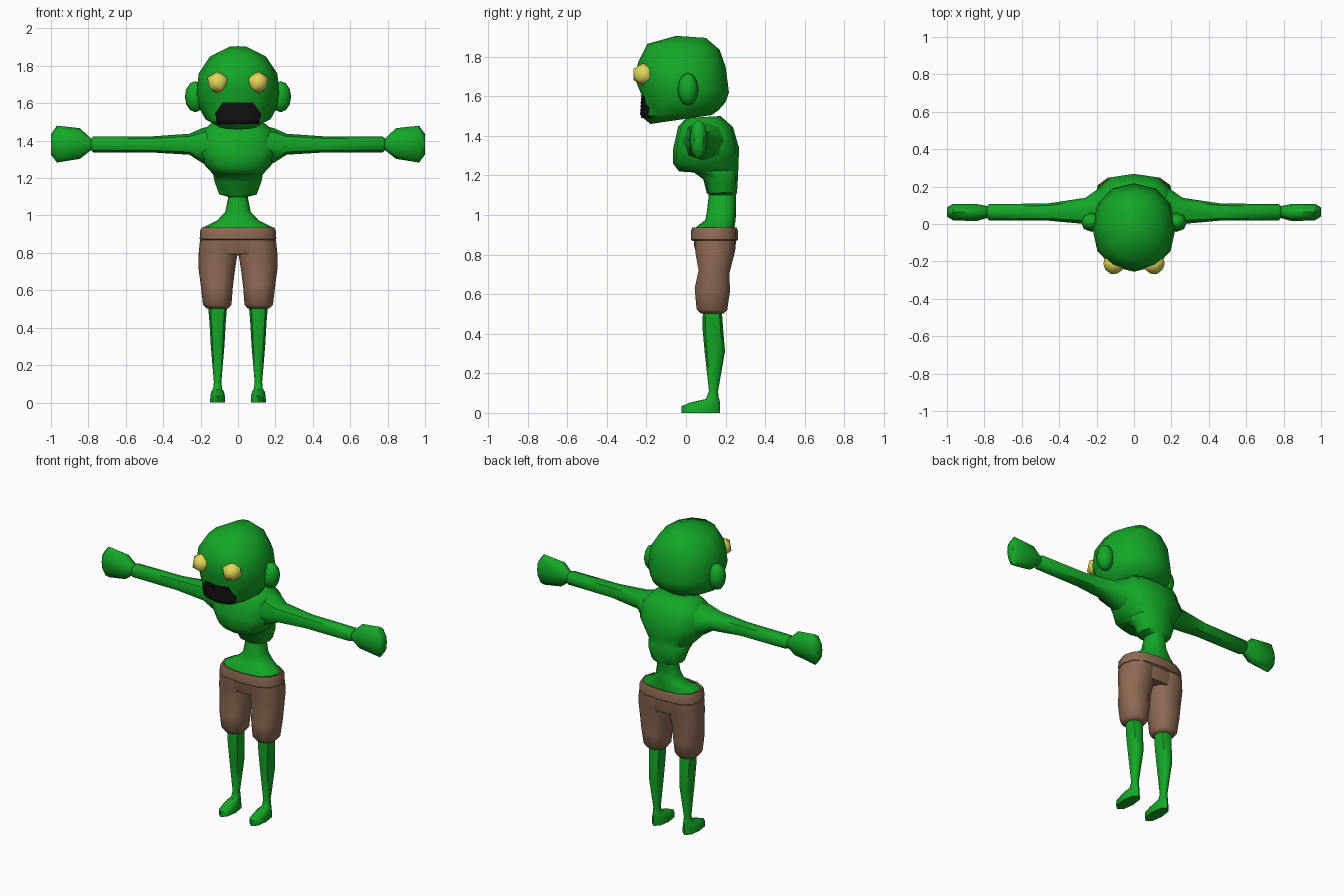
import bpy, bmesh, math
from mathutils import Vector


def material(name, rgb):
    m = bpy.data.materials.new(name)
    m.diffuse_color = (*rgb, 1)
    return m


GREEN = material("green skin", (0.007, 0.39, 0.02))
BROWN = material("brown cloth", (0.27, 0.145, 0.088))
YELLOW = material("yellow eye", (0.76, 0.68, 0.10))
BLACK = material("black mouth", (0.006, 0.005, 0.006))


def finish(name, bm, mat, mirror=False, angle=50):
    """Turn a bmesh into a smooth-shaded object, optionally mirrored in x."""
    bmesh.ops.recalc_face_normals(bm, faces=bm.faces)
    me = bpy.data.meshes.new(name)
    bm.to_mesh(me)
    bm.free()
    me.materials.append(mat)
    ob = bpy.data.objects.new(name, me)
    bpy.context.collection.objects.link(ob)
    bpy.ops.object.select_all(action='DESELECT')
    bpy.context.view_layer.objects.active = ob
    ob.select_set(True)
    bpy.ops.object.shade_smooth_by_angle(angle=math.radians(angle))
    if mirror:
        mod = ob.modifiers.new("mirror", 'MIRROR')
        mod.use_mirror_merge = False
    return ob


def loft(name, rings, mat, n=12, p=2.3, **kw):
    """Skin a row of superellipse sections given as (centre, half axis u, half axis v)."""
    bm = bmesh.new()
    loops = []
    for c, u, v in rings:
        loop = []
        for i in range(n):
            a = 2 * math.pi * i / n
            ca, sa = math.cos(a), math.sin(a)
            s = math.copysign(abs(ca) ** (2 / p), ca)
            t = math.copysign(abs(sa) ** (2 / p), sa)
            loop.append(bm.verts.new(Vector(c) + Vector(u) * s + Vector(v) * t))
        loops.append(loop)
    for a, b in zip(loops, loops[1:]):
        for i in range(n):
            j = (i + 1) % n
            bm.faces.new((a[i], a[j], b[j], b[i]))
    bm.faces.new(loops[0])
    bm.faces.new(loops[-1])
    return finish(name, bm, mat, **kw)


def level(zf, zb, w, yf, yb, cx=0):
    """Horizontal section: front/back height, half width, front/back depth."""
    return ((cx, (yf + yb) / 2, (zf + zb) / 2), (w, 0, 0),
            (0, (yb - yf) / 2, (zb - zf) / 2))


def upright(x, y0, y1, z0, z1):
    """Section across the arm at a given x."""
    return ((x, (y0 + y1) / 2, (z0 + z1) / 2), (0, (y1 - y0) / 2, 0),
            (0, 0, (z1 - z0) / 2))


# Head with sloping jaw
head = loft("head", [level(*r) for r in (
    (1.905, 1.895, 0.05, -0.05, 0.10),
    (1.865, 1.835, 0.15, -0.195, 0.17),
    (1.77, 1.75, 0.21, -0.243, 0.20),
    (1.68, 1.62, 0.223, -0.255, 0.217),
    (1.60, 1.57, 0.212, -0.222, 0.20),
    (1.50, 1.53, 0.175, -0.228, 0.165),
    (1.46, 1.505, 0.11, -0.18, 0.13))], GREEN, p=2.2)

# Mouth: thin hexagonal plate laid on the face
bm = bmesh.new()
hexagon = [(-0.08, 1.605), (0.08, 1.605), (0.12, 1.545), (0.108, 1.495),
           (-0.108, 1.495), (-0.12, 1.545)]
rim = [bm.verts.new((x, -0.4, z)) for x, z in hexagon]
mid = bm.verts.new((0, -0.4, 1.55))
for i in range(6):
    bm.faces.new((mid, rim[i], rim[(i + 1) % 6]))
bmesh.ops.subdivide_edges(bm, edges=bm.edges[:], cuts=5, use_grid_fill=True)
mouth = finish("mouth", bm, BLACK)
wrap = mouth.modifiers.new("lay on face", 'SHRINKWRAP')
wrap.target = head
wrap.wrap_method = 'PROJECT'
wrap.use_project_y = True
wrap.use_positive_direction = True
wrap.wrap_mode = 'ABOVE_SURFACE'
wrap.offset = 0.006

# Eyes
bm = bmesh.new()
bmesh.ops.create_icosphere(bm, subdivisions=1, radius=1)
for v in bm.verts:
    v.co = Vector((0.107, -0.21, 1.71)) + Vector(
        (v.co.x * 0.064, v.co.y * 0.066, v.co.z * 0.062))
finish("eyes", bm, YELLOW, mirror=True, angle=60)

# Ears
bm = bmesh.new()
bmesh.ops.create_uvsphere(bm, u_segments=8, v_segments=6, radius=1)
for v in bm.verts:
    v.co = Vector((0.228, 0.01, 1.635)) + Vector(
        (v.co.x * 0.056, v.co.y * 0.052, v.co.z * 0.083))
finish("ears", bm, GREEN, mirror=True)

# Torso: chest, overhanging belly edge, thin waist, flaring hips
loft("torso", [level(*r) for r in (
    (1.49, 1.50, 0.14, 0.0, 0.175),
    (1.445, 1.445, 0.20, -0.04, 0.237),
    (1.33, 1.34, 0.215, -0.066, 0.268),
    (1.26, 1.27, 0.175, -0.066, 0.266),
    (1.22, 1.225, 0.135, -0.035, 0.264),
    (1.215, 1.215, 0.132, 0.04, 0.263),
    (1.18, 1.18, 0.125, 0.088, 0.262),
    (1.11, 1.115, 0.10, 0.105, 0.258),
    (1.10, 1.10, 0.052, 0.115, 0.253),
    (1.02, 1.02, 0.068, 0.106, 0.253),
    (0.975, 0.975, 0.11, 0.098, 0.251),
    (0.937, 0.937, 0.185, 0.048, 0.245),
    (0.90, 0.90, 0.185, 0.045, 0.245))], GREEN, p=2.5)

# Arms and mitten hands
loft("arms", [upright(*r) for r in (
    (0.10, -0.03, 0.23, 1.25, 1.485),
    (0.19, -0.01, 0.19, 1.28, 1.468),
    (0.26, 0.0, 0.14, 1.325, 1.437),
    (0.46, 0.018, 0.11, 1.337, 1.423),
    (0.775, 0.02, 0.106, 1.337, 1.422),
    (0.785, 0.032, 0.096, 1.35, 1.41),
    (0.845, 0.015, 0.108, 1.303, 1.467),
    (0.968, 0.02, 0.108, 1.283, 1.48),
    (1.0, 0.04, 0.088, 1.325, 1.435))], GREEN, n=8, mirror=True)

# Rolled waistband
loft("waistband", [level(*r) for r in (
    (0.868, 0.868, 0.195, 0.035, 0.253),
    (0.875, 0.875, 0.205, 0.025, 0.263),
    (0.92, 0.92, 0.202, 0.025, 0.262),
    (0.936, 0.936, 0.194, 0.03, 0.257),
    (0.932, 0.932, 0.18, 0.045, 0.245),
    (0.90, 0.90, 0.178, 0.05, 0.242))], BROWN, p=2.6)

# Shorts: seat plus two legs
loft("shorts_seat", [level(*r) for r in (
    (0.88, 0.88, 0.20, 0.038, 0.253),
    (0.84, 0.83, 0.204, 0.042, 0.25),
    (0.795, 0.785, 0.20, 0.055, 0.24))], BROWN, p=2.6)
loft("shorts_legs", [level(*r) for r in (
    (0.87, 0.87, 0.10, 0.04, 0.253, 0.103),
    (0.80, 0.80, 0.104, 0.045, 0.247, 0.106),
    (0.72, 0.70, 0.097, 0.06, 0.222, 0.113),
    (0.63, 0.62, 0.086, 0.04, 0.227, 0.113),
    (0.525, 0.52, 0.076, 0.05, 0.212, 0.111),
    (0.503, 0.503, 0.058, 0.07, 0.195, 0.110))], BROWN, n=10, mirror=True)

# Lower legs and feet
loft("legs", [level(*r) for r in (
    (0.53, 0.53, 0.052, 0.085, 0.18, 0.109),
    (0.42, 0.42, 0.043, 0.084, 0.188, 0.109),
    (0.31, 0.31, 0.037, 0.094, 0.197, 0.109),
    (0.11, 0.11, 0.020, 0.116, 0.162, 0.109),
    (0.07, 0.075, 0.024, 0.10, 0.165, 0.109),
    (0.052, 0.065, 0.034, 0.02, 0.17, 0.109),
    (0.034, 0.035, 0.039, -0.022, 0.173, 0.109),
    (0.0, 0.0, 0.040, -0.022, 0.173, 0.109))], GREEN, n=8, mirror=True)
